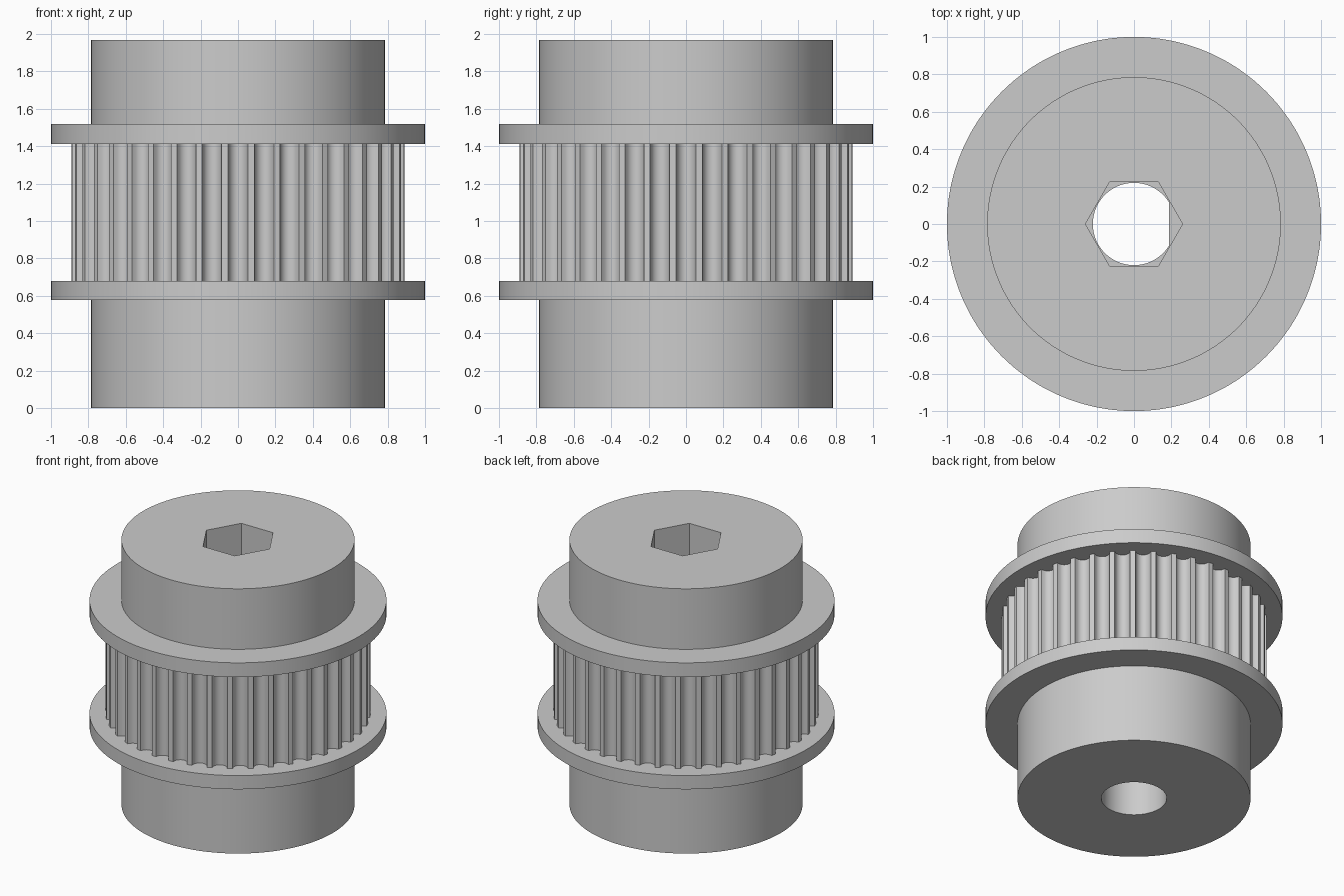
import bpy
import bmesh
from math import cos, sin, pi, radians, sqrt

TEETH = 40
STEPS = 24                 # samples per tooth pitch
N = TEETH * STEPS
GROOVE_HALF = 9            # groove half-width in samples
GROOVE_DEPTH = 0.055

cube = bpy.data.objects.get("Cube")
if cube:
    bpy.data.objects.remove(cube, do_unlink=True)

metal = bpy.data.materials.new("grey metal")
metal.use_nodes = True
colour = (0.6, 0.6, 0.6, 1)
metal.diffuse_color = colour
metal.node_tree.nodes["Principled BSDF"].inputs["Base Color"].default_value = colour


# Outlines: radius at sample i
def circle(r):
    return lambda i: r


def hexagon(i):
    return 0.225 / cos((2 * pi * i / N) % (pi / 3) - pi / 6)


def d_shape(i):
    c = cos(2 * pi * i / N)
    return min(0.22, 0.188 / c) if c > 0.1 else 0.22


def toothed(i):
    k = (i + STEPS // 2) % STEPS - STEPS // 2
    t = min(1, abs(k) / GROOVE_HALF)
    return 0.892 - GROOVE_DEPTH * sqrt(1 - t * t)


def ring_part(name, profile):
    """Skin a run of (outline, height) rings, outer walls listed downwards."""
    bm = bmesh.new()
    rings = []
    for outline, z in profile:
        ring = []
        for i in range(N):
            a, r = 2 * pi * i / N, outline(i)
            ring.append(bm.verts.new((r * cos(a), r * sin(a), z)))
        rings.append(ring)
    for top, low in zip(rings, rings[1:]):
        for i in range(N):
            j = (i + 1) % N
            bm.faces.new((top[i], low[i], low[j], top[j]))
    mesh = bpy.data.meshes.new(name)
    bm.to_mesh(mesh)
    bm.free()
    mesh.materials.append(metal)
    obj = bpy.data.objects.new(name, mesh)
    bpy.context.collection.objects.link(obj)
    bpy.ops.object.select_all(action="DESELECT")
    obj.select_set(True)
    bpy.context.view_layer.objects.active = obj
    bpy.ops.object.shade_smooth_by_angle(angle=radians(25))


hub, rim, bore = circle(0.785), circle(1.0), circle(0.22)
z1, z2, z3, z4, z5 = 0.578, 0.68, 1.412, 1.518, 1.968   # height levels
socket_floor = 1.5

# Hubs with their end faces
ring_part("upper_hub", [(hexagon, z5), (hub, z5), (hub, z4)])
ring_part("lower_hub", [(hub, z1), (hub, 0), (bore, 0)])

# Belt flanges
ring_part("upper_flange", [(hub, z4), (rim, z4), (rim, z3), (toothed, z3)])
ring_part("lower_flange", [(toothed, z2), (rim, z2), (rim, z1), (hub, z1)])

# Grooved belt drum
ring_part("toothed_drum", [(toothed, z3), (toothed, z2)])

# Round bore, flatted shaft seat and hexagonal socket, listed upwards
ring_part("shaft_bore", [(bore, 0), (bore, z1), (d_shape, z1), (d_shape, socket_floor),
                         (hexagon, socket_floor), (hexagon, z5)])
